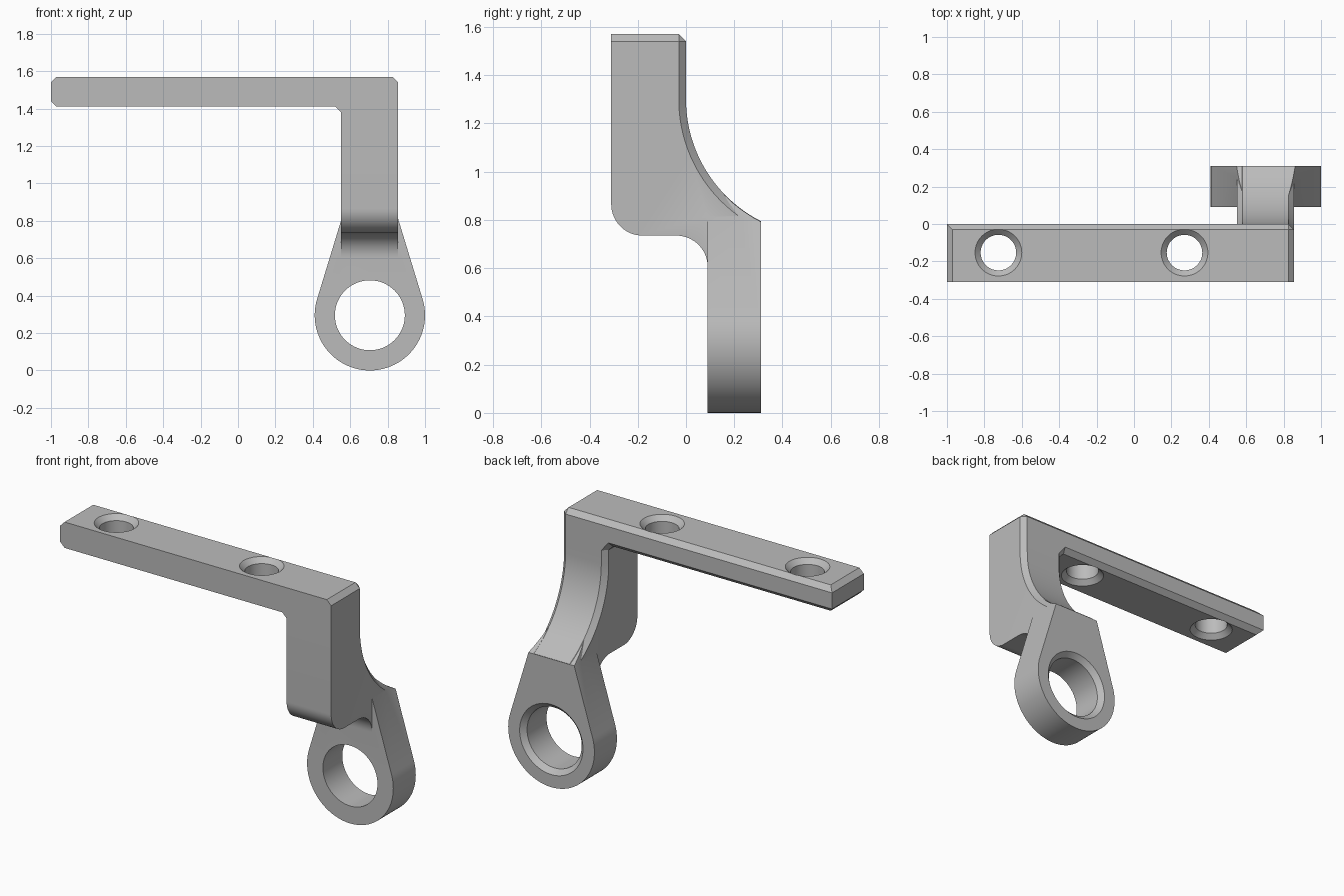
import bpy, bmesh, math
from math import cos, sin, radians

if "Cube" in bpy.data.objects:
    bpy.data.objects.remove(bpy.data.objects["Cube"])

grey = bpy.data.materials.new("light_grey")
grey.diffuse_color = (0.5, 0.5, 0.5, 1)
grey.use_nodes = True
grey.node_tree.nodes["Principled BSDF"].inputs["Base Color"].default_value = grey.diffuse_color


def make(name, bm):
    bmesh.ops.remove_doubles(bm, verts=bm.verts, dist=1e-5)
    bmesh.ops.dissolve_degenerate(bm, edges=bm.edges, dist=1e-5)
    bmesh.ops.recalc_face_normals(bm, faces=bm.faces)
    me = bpy.data.meshes.new(name)
    bm.to_mesh(me)
    bm.free()
    me.materials.append(grey)
    ob = bpy.data.objects.new(name, me)
    bpy.context.collection.objects.link(ob)
    return ob


def loft(bm, rings, caps=True, skip=()):
    """Join rings of equal length; skip lists side strips left open."""
    vs = [[bm.verts.new(p) for p in r] for r in rings]
    n = len(vs[0])
    for a, b in zip(vs, vs[1:]):
        for i in range(n):
            if i not in skip:
                j = (i + 1) % n
                bm.faces.new((a[i], a[j], b[j], b[i]))
    if caps:
        bm.faces.new(vs[0])
        bm.faces.new(vs[-1])


def arc(cy, cz, r, a0, a1, n):
    return [(cy + r * cos(radians(a0 + (a1 - a0) * i / n)),
             cz + r * sin(radians(a0 + (a1 - a0) * i / n))) for i in range(n + 1)]


def turned(name, centre, axis, profile, n=64):
    """Solid of revolution from (radius, distance along axis) pairs."""
    bm = bmesh.new()
    rings = []
    for r, h in profile:
        ring = []
        for i in range(n):
            u, v = r * cos(math.tau * i / n), r * sin(math.tau * i / n)
            d = {"x": (h, u, v), "y": (u, h, v), "z": (u, v, h)}[axis]
            ring.append([c + k for c, k in zip(centre, d)])
        rings.append(ring)
    loft(bm, rings)
    return make(name, bm)


def boolean(ob, other, op):
    m = ob.modifiers.new(op, "BOOLEAN")
    m.object, m.operation, m.solver = other, op, "EXACT"
    bpy.context.view_layer.objects.active = ob
    bpy.ops.object.modifier_apply(modifier=m.name)
    bpy.data.objects.remove(other)


C = 0.03                                # chamfer size
X0, X1, FRONT, JOIN = 0.55, 0.855, -0.31, 1.38
CY, CZ, R = 0.566, 1.30, 0.566          # big rear sweep

# Horizontal arm: outline and its chamfered rear counterpart
outline = [(X0, JOIN), (X1, JOIN), (X1, 1.54), (X1 - C, 1.57), (-0.97, 1.57),
           (-1, 1.54), (-1, 1.44), (-0.97, 1.41), (0.52, 1.41)]
rear = [(X0 + C, JOIN), (X1 - C, JOIN), (X1 - C, 1.54), (X1 - C, 1.54), (-1, 1.54),
        (-1, 1.54), (-1, 1.44), (-1, 1.44), (0.532, 1.44)]
bm = bmesh.new()
loft(bm, [[(x, FRONT, z) for x, z in outline],
          [(x, -C, z) for x, z in outline],
          [(x, 0, z) for x, z in rear]], caps=False, skip=(0,))
bm.faces.new([bm.verts.new((x, FRONT, z)) for x, z in outline])
bm.faces.new([bm.verts.new((x, 0, z)) for x, z in
              [p for i, p in enumerate(rear) if i not in (3, 5, 7)]])


# Vertical post: side profile lofted across x, open where it meets the arm
def side(inset):
    r = R + inset
    end = 180 + math.degrees(math.asin((CZ - 0.795) / r))
    return ([(-inset, JOIN), (FRONT, JOIN)]
            + arc(-0.18, 0.865, 0.13, 180, 270, 16)
            + arc(-0.04, 0.605, 0.13, 90, 0, 16)
            + [(0.15, 0.6), (0.24, 0.7)]
            + arc(CY, CZ, r, end, 180, 32))


loft(bm, [[(x, y, z) for y, z in side(d)] for x, d in
          [(X0, C), (X0 + C, 0), (X1 - C, 0), (X1, C)]], skip=(0,))
bracket = make("bracket", bm)

# Ring lug: teardrop plate, trimmed by the rear sweep
LX, LZ, LR = 0.705, 0.295, 0.295
px, pz = -0.156, 0.5
t = math.degrees(math.atan2(pz, px) + math.acos(LR / math.hypot(px, pz)))
tx, tz = LR * cos(radians(t)), LR * sin(radians(t))
top = 0.95 - LZ
half = -(tx + (px - tx) * (top - tz) / (pz - tz))
drop = [(-half, top)] + arc(0, 0, LR, t, 540 - t, 64) + [(half, top)]
bm = bmesh.new()
loft(bm, [[(LX + x, y, LZ + z) for x, z in drop] for y in (0.09, 0.31)])
lug = make("ring_lug", bm)
boolean(lug, turned("sweep_cutter", (LX, CY, CZ), "x",
                    [(R + 0.002, -0.5), (R + 0.002, 0.5)], 160), "DIFFERENCE")
boolean(bracket, lug, "UNION")

# Lug bore, chamfered at the rear
boolean(bracket, turned("bore_cutter", (LX, 0.31, LZ), "y",
                        [(0.187, -0.3), (0.187, -C), (0.187 + 2 * C, C)]), "DIFFERENCE")

# Screw holes, countersunk on both faces
for x in (-0.725, 0.27):
    boolean(bracket, turned("screw_cutter", (x, -0.153, 1.49), "z",
                            [(0.155, -0.11), (0.095, -0.05), (0.095, 0.05), (0.155, 0.11)]),
            "DIFFERENCE")

bpy.ops.object.select_all(action="DESELECT")
bracket.select_set(True)
bpy.context.view_layer.objects.active = bracket
bpy.ops.object.shade_smooth_by_angle(angle=radians(25))
